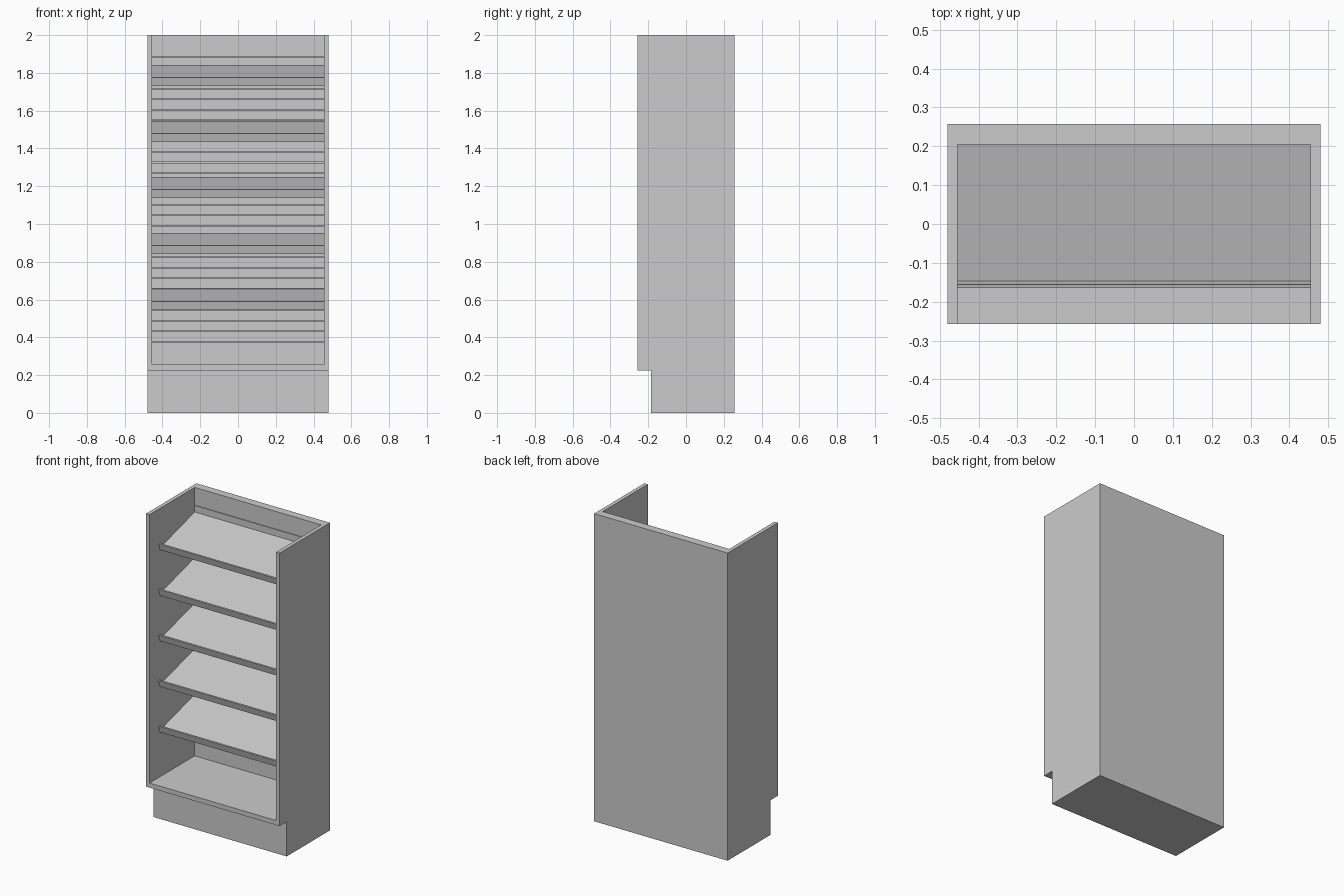
import bpy, bmesh, math

if "Cube" in bpy.data.objects:
    bpy.data.objects.remove(bpy.data.objects["Cube"])


def extrude_x(name, profile, half_width):
    """Solid from a (y, z) profile, swept symmetrically along x."""
    bm = bmesh.new()
    face = bm.faces.new([bm.verts.new((-half_width, y, z)) for y, z in profile])
    sweep = bmesh.ops.extrude_face_region(bm, geom=[face])
    moved = [v for v in sweep["geom"] if isinstance(v, bmesh.types.BMVert)]
    bmesh.ops.translate(bm, verts=moved, vec=(2 * half_width, 0, 0))
    bmesh.ops.recalc_face_normals(bm, faces=bm.faces)
    mesh = bpy.data.meshes.new(name)
    bm.to_mesh(mesh)
    bm.free()
    obj = bpy.data.objects.new(name, mesh)
    bpy.context.collection.objects.link(obj)
    return obj


FRONT, BACK, INNER_BACK = -0.258, 0.258, 0.205
INNER_HALF = 0.455

# Cabinet body with recessed toe kick
cabinet = extrude_x("cabinet", [
    (-0.185, 0), (BACK, 0), (BACK, 2), (FRONT, 2), (FRONT, 0.225), (-0.185, 0.225),
], 0.48)

# Interior cutter: open front and top, with fine grooves across the back panel
depth, half_gap = 0.008, 0.0015
cut = [(-0.4, 0.255), (INNER_BACK, 0.255)]
for i in range(28):
    z = 0.377 + i * 0.0558
    cut += [(INNER_BACK, z - half_gap), (INNER_BACK + depth, z - half_gap),
            (INNER_BACK + depth, z + half_gap), (INNER_BACK, z + half_gap)]
cut += [(INNER_BACK, 2.2), (-0.4, 2.2)]
cutter = extrude_x("interior_cutter", cut, INNER_HALF)
cutter.hide_render = True

hollow = cabinet.modifiers.new("hollow", "BOOLEAN")
hollow.operation = "DIFFERENCE"
hollow.solver = "EXACT"
hollow.object = cutter
bpy.context.view_layer.objects.active = cabinet
bpy.ops.object.modifier_apply(modifier=hollow.name)
bpy.data.objects.remove(cutter)

# Sloping shelves with an upturned front lip
angle = math.radians(15.2)
c, s = math.cos(angle), math.sin(angle)
lip, lip_t, slab_t = 0.0455, 0.009, 0.011
for i in range(5):
    y0, z0 = -0.153, 0.546 + i * 0.2963

    def tilt(u, v):
        return (y0 + u * c - v * s, z0 + u * s + v * c)

    u_bottom = (INNER_BACK - y0) / c
    u_top = (INNER_BACK - y0 + slab_t * s) / c
    extrude_x(f"shelf_{i + 1}", [
        tilt(0, 0), tilt(u_bottom, 0), tilt(u_top, slab_t),
        tilt(lip_t, slab_t), tilt(lip_t, lip), tilt(0, lip),
    ], INNER_HALF)
